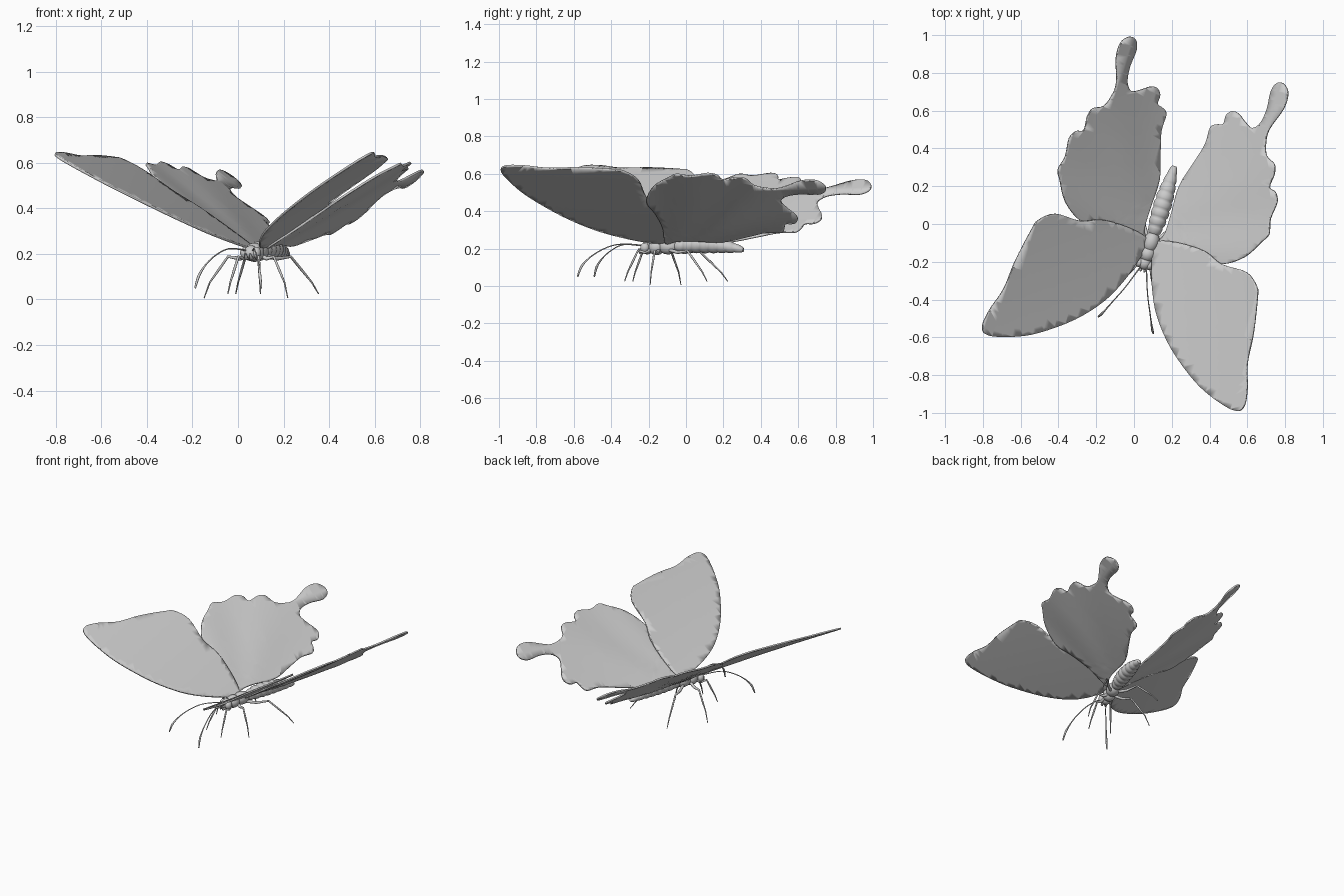
import bpy, bmesh, math
from mathutils import Vector, Matrix

if "Cube" in bpy.data.objects:
    bpy.data.objects.remove(bpy.data.objects["Cube"])

# Body frame: +x is the insect's side, +y runs back along the body
FRAME = Matrix.Translation((0.09, -0.1, 0)) @ Matrix.Rotation(math.radians(-17), 4, 'Z')
INV = FRAME.inverted()


def finish(bm, name, angle=40):
    me = bpy.data.meshes.new(name)
    bm.to_mesh(me)
    bm.free()
    ob = bpy.data.objects.new(name, me)
    bpy.context.collection.objects.link(ob)
    ob.matrix_world = FRAME
    bpy.ops.object.select_all(action='DESELECT')
    bpy.context.view_layer.objects.active = ob
    ob.select_set(True)
    bpy.ops.object.shade_smooth_by_angle(angle=math.radians(angle))
    return ob


def spline(pts, steps, closed):
    """Catmull-Rom curve through the points."""
    n, out = len(pts), []
    get = (lambda i: pts[i % n]) if closed else (lambda i: pts[max(0, min(n - 1, i))])
    for i in range(n if closed else n - 1):
        a, b, c, d = (Vector(get(i + k)) for k in (-1, 0, 1, 2))
        for s in range(steps):
            t = s / steps
            out.append(0.5 * (2 * b + (c - a) * t + (2 * a - 5 * b + 4 * c - d) * t * t
                              + (3 * b - a - 3 * c + d) * t ** 3))
    return out if closed else out + [Vector(pts[-1])]


def wing(name, outline, side, height):
    pts = spline([INV @ Vector((x, y, 0)) for x, y in outline], 4, True)
    bm = bmesh.new()
    vs = [bm.verts.new((p.x, p.y, 0)) for p in pts]
    edges = [bm.edges.new((vs[i - 1], vs[i])) for i in range(len(vs))]
    bmesh.ops.triangle_fill(bm, edges=edges, use_beauty=True)
    # slice into a grid so the membrane can curve
    for axis in (0, 1):
        for k in range(-15, 22):
            co, no = Vector((0, 0, 0)), Vector((0, 0, 0))
            co[axis], no[axis] = k * 0.05 + 0.013, 1
            bmesh.ops.bisect_plane(bm, geom=bm.verts[:] + bm.edges[:] + bm.faces[:],
                                   dist=1e-5, plane_co=co, plane_no=no)
    for v in bm.verts:
        v.co.z = height(v.co.x, v.co.y)
        v.co.x *= side
    bmesh.ops.recalc_face_normals(bm, faces=bm.faces)
    if sum(f.normal.z for f in bm.faces) < 0:
        bmesh.ops.reverse_faces(bm, faces=bm.faces)
    ob = finish(bm, name)
    m = ob.modifiers.new("thickness", 'SOLIDIFY')
    m.thickness, m.offset = 0.01, 0


def ball(name, loc, size):
    bm = bmesh.new()
    bmesh.ops.create_uvsphere(bm, u_segments=24, v_segments=14, radius=1)
    bmesh.ops.scale(bm, vec=size, verts=bm.verts)
    bmesh.ops.translate(bm, vec=loc, verts=bm.verts)
    finish(bm, name, 60)


def tube(name, pts, radii):
    cu = bpy.data.curves.new(name, 'CURVE')
    cu.dimensions, cu.bevel_depth, cu.bevel_resolution = '3D', 1.0, 2
    cu.use_fill_caps = True
    sp = cu.splines.new('POLY')
    sp.points.add(len(pts) - 1)
    for i, (q, p) in enumerate(zip(sp.points, pts)):
        q.co = (*p, 1)
        f = i / (len(pts) - 1) * (len(radii) - 1)
        k = min(int(f), len(radii) - 2)
        q.radius = radii[k] + (radii[k + 1] - radii[k]) * (f - k)
    ob = bpy.data.objects.new(name, cu)
    bpy.context.collection.objects.link(ob)
    ob.matrix_world = FRAME


# Wings: outlines seen from above, mirrored across the body
FORE = [(.10, -.12), (.095, -.22), (.098, -.344), (.124, -.492), (.198, -.661), (.32, -.83),
        (.426, -.926), (.532, -.988), (.582, -.968), (.60, -.873), (.60, -.74),
        (.632, -.582), (.653, -.397), (.651, -.333), (.595, -.255), (.463, -.212),
        (.373, -.143), (.24, -.10), (.135, -.09)]
HIND = [(.13, -.11), (.26, -.125), (.37, -.165), (.463, -.212), (.585, -.175), (.675, -.095),
        (.715, -.053), (.722, .026), (.758, .116), (.748, .169), (.718, .196),
        (.743, .265), (.743, .317), (.703, .36), (.697, .423), (.715, .50),
        (.79, .608), (.815, .688), (.795, .74), (.76, .746), (.727, .704),
        (.705, .608), (.67, .534), (.625, .508), (.585, .545), (.558, .58),
        (.526, .598), (.49, .577), (.474, .53), (.44, .527), (.405, .51),
        (.378, .423), (.32, .328), (.24, .2), (.198, .053), (.165, -.05)]


def fore_z(u, v):
    return 0.23 + (u - 0.03) * (0.59 + 0.12 * (v + 0.7))


def hind_z(u, v):
    ripple = 0.005 * math.sin(9 * math.atan2(v, u + 0.05)) * min(1, math.hypot(u, v) * 2)
    return 0.222 + (u - 0.03) * (0.64 + 0.16 * v) + ripple


for side, tag in ((1, "right"), (-1, "left")):
    wing(tag + "_forewing", FORE, side, fore_z)
    wing(tag + "_hindwing", HIND, side, hind_z)

    # Eyes, feelers and mouth palps
    ball(tag + "_eye", (side * .027, -.118, .205), (.02, .024, .026))
    feeler = spline([(side * x, y, z) for x, y, z in
                     ((.014, -.13, .215), (.06, -.26, .222), (.105, -.36, .18),
                      (.137, -.43, .115), (.152, -.455, .05))], 6, False)
    tube(tag + "_antenna", feeler, (.004, .003, .003, .0035, .0065, .004))
    tube(tag + "_palp", [(side * .01, -.125, .185), (side * .012, -.15, .18),
                         (side * .01, -.158, .2)], (.009, .009, .004))

    # Legs: hip, knee, ankle, foot
    mid = (.15, -.05) if side > 0 else (.25, .0)
    for part, hip_y, foot in (("front", -.085, (.075, -.216)), ("middle", -.04, mid),
                              ("hind", .01, (.19, .28))):
        hip = Vector((.018, hip_y, .195))
        end = Vector((*foot, .006 if part == "middle" else .025))
        knee, ankle = hip.lerp(end, .5), hip.lerp(end, .88)
        knee.z, ankle.z = .188, .075
        path = [hip, hip.lerp(knee, .5) - Vector((0, 0, .012)), knee, knee.lerp(ankle, .5),
                ankle, end]
        tube(f"{tag}_{part}_leg", [(side * p.x, p.y, p.z) for p in path],
             (.01, .009, .006, .006, .004, .0025))

# Head and thorax lumps
ball("head", (0, -.112, .203), (.034, .036, .034))
ball("front_thorax", (0, -.06, .207), (.042, .045, .042))
ball("rear_thorax", (0, .005, .212), (.042, .058, .043))

# Segmented abdomen: rings along a slightly arched path
bm = bmesh.new()
SEG, SUB, SIDES = 8, 6, 24
rings = []
for i in range(SEG * SUB + 1):
    t = i / (SEG * SUB)
    envelope = .048 * (max(0.0, math.sin(math.pi * (.13 + .83 * t ** .85)))) ** .6
    r = envelope * (.88 + .14 * abs(math.sin(math.pi * t * SEG)) ** .6)
    y, z = .045 + .38 * t, .212 + .05 * t - .068 * t * t
    rings.append([bm.verts.new((r * math.cos(a), y, z + r * .95 * math.sin(a)))
                  for a in (2 * math.pi * k / SIDES for k in range(SIDES))])
for a, b in zip(rings, rings[1:]):
    for k in range(SIDES):
        bm.faces.new((a[k - 1], a[k], b[k], b[k - 1]))
bm.faces.new(rings[0])
bm.faces.new(rings[-1])
bmesh.ops.recalc_face_normals(bm, faces=bm.faces)
finish(bm, "abdomen", 60)
